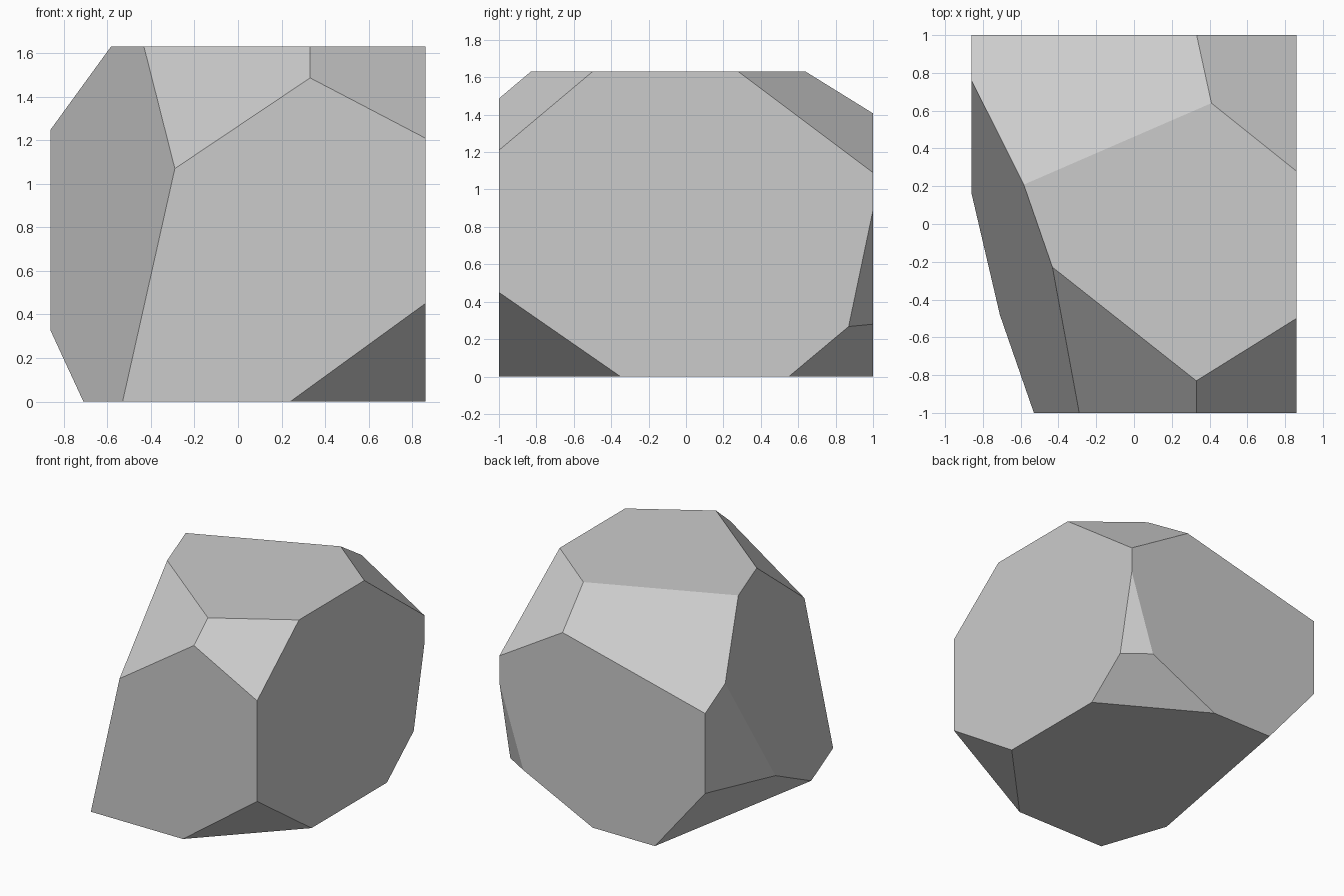
import bpy
import bmesh
from mathutils import Vector

# Remove the default cube
default = bpy.data.objects.get("Cube")
if default:
    bpy.data.objects.remove(default, do_unlink=True)

# Block size of the uncut stone
HALF_X, HALF_Y, TOP = 0.86, 1.0, 1.63
CORE = Vector((0, 0, TOP / 2))

# Each facet is a plane through three points
FACETS = {
    "side_flank": ((-.53, -1, 0), (-.29, -1, 1.07), (-.86, .76, 1.25)),
    "back_slope": ((-.58, .21, TOP), (.41, .64, TOP), (-.86, .76, 1.25)),
    "back_top_corner": ((.41, .64, TOP), (.86, .28, TOP), (.86, 1, 1.09)),
    "front_top_slope": ((-.43, -.23, TOP), (.33, -.83, TOP), (-.29, -1, 1.07)),
    "front_top_corner": ((.33, -.83, TOP), (.86, -.5, TOP), (.86, -1, 1.21)),
    "front_foot_corner": ((.86, -1, .45), (.24, -1, 0), (.86, -.35, 0)),
    "back_foot_corner": ((.08, 1, 0), (.86, .55, 0), (.66, 1, .28)),
    "back_edge_chip": ((.86, 1, .89), (.66, 1, .28), (.86, .87, .27)),
    "side_undercut": ((-.44, 1, 0), (-.71, -.48, 0), (-.86, 1, .51)),
}


def flat_material(name, value):
    material = bpy.data.materials.new(name)
    colour = (value, value, value, 1)
    material.use_nodes = True
    material.diffuse_color = colour
    shader = material.node_tree.nodes["Principled BSDF"]
    shader.inputs["Base Color"].default_value = colour
    return material


def slice_facet(bm, points):
    """Cut away everything beyond the plane and cap the opening."""
    a, b, c = (Vector(p) for p in points)
    normal = (b - a).cross(c - a).normalized()
    if normal.dot(CORE - a) > 0:
        normal.negate()
    geometry = bm.verts[:] + bm.edges[:] + bm.faces[:]
    bmesh.ops.bisect_plane(bm, geom=geometry, dist=0.0001, plane_co=a,
                           plane_no=normal, clear_outer=True)
    rim = [edge for edge in bm.edges if edge.is_boundary]
    bmesh.ops.contextual_create(bm, geom=rim)


# Start from a block and chip off the facets
bm = bmesh.new()
bmesh.ops.create_cube(bm, size=1)
bmesh.ops.scale(bm, vec=(2 * HALF_X, 2 * HALF_Y, TOP), verts=bm.verts)
bmesh.ops.translate(bm, vec=CORE, verts=bm.verts)
for points in FACETS.values():
    slice_facet(bm, points)
bmesh.ops.recalc_face_normals(bm, faces=bm.faces)

# Flat-shaded stone in one grey
mesh = bpy.data.meshes.new("rock")
bm.to_mesh(mesh)
bm.free()
mesh.materials.append(flat_material("stone_grey", 0.6))
rock = bpy.data.objects.new("rock", mesh)
bpy.context.collection.objects.link(rock)
